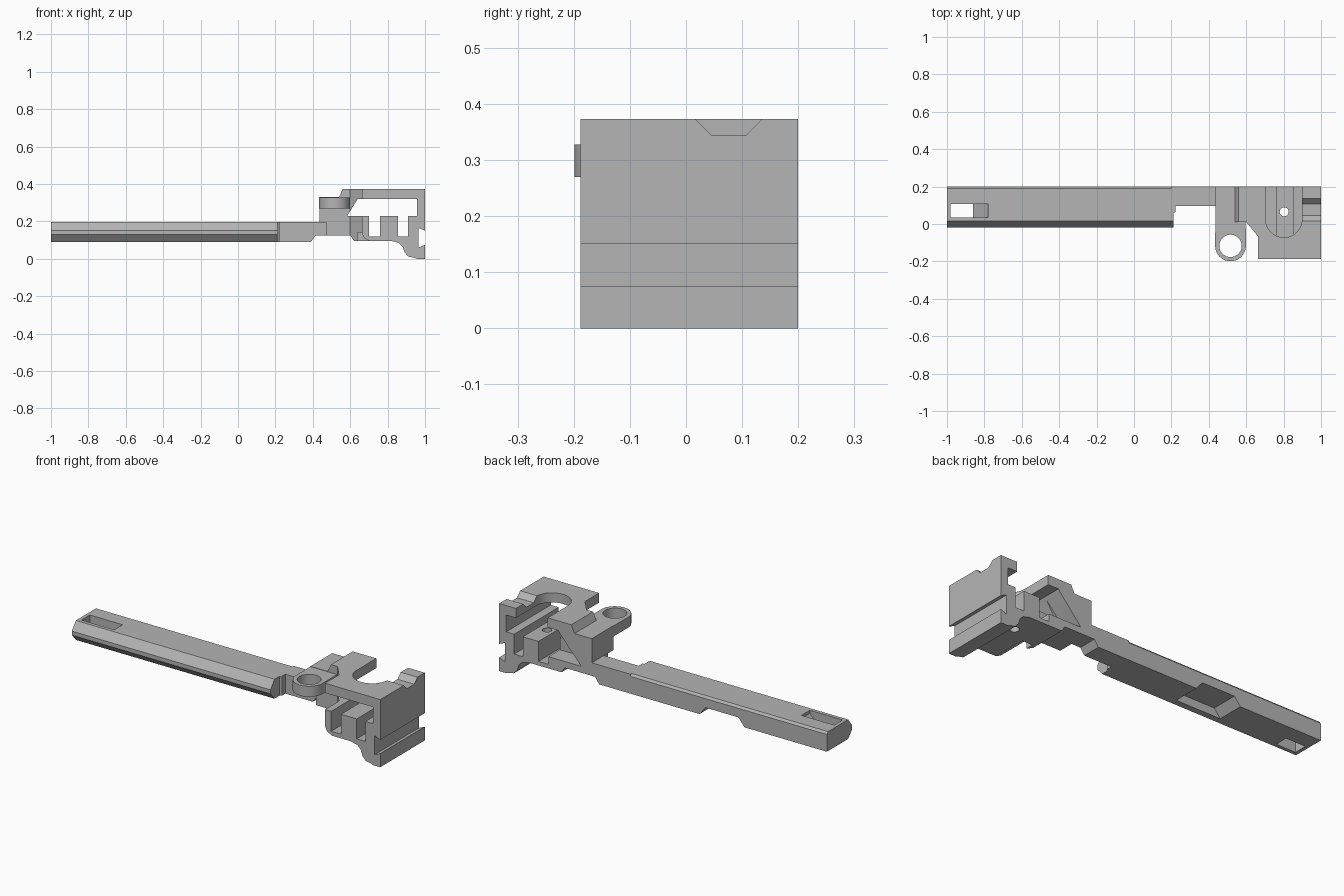
import bpy, bmesh, math
from mathutils import Vector

cube = bpy.data.objects.get("Cube")
if cube:
    bpy.data.objects.remove(cube, do_unlink=True)

grey = bpy.data.materials.new("plain_grey")
grey.use_nodes = True
colour = (0.46, 0.46, 0.46, 1)
grey.diffuse_color = colour
grey.node_tree.nodes["Principled BSDF"].inputs["Base Color"].default_value = colour


def prism(name, outline, axis, start, end):
    """Extrude a 2D outline along an axis: x takes (y, z), y takes (x, z), z takes (x, y)."""
    place = {"x": lambda p, d: (d, p[0], p[1]),
             "y": lambda p, d: (p[0], d, p[1]),
             "z": lambda p, d: (p[0], p[1], d)}[axis]
    bm = bmesh.new()
    face = bm.faces.new([bm.verts.new(place(p, start)) for p in outline])
    side = bmesh.ops.extrude_face_region(bm, geom=[face])
    shift = Vector(place((0, 0), end - start))
    bmesh.ops.translate(bm, vec=shift,
                        verts=[g for g in side["geom"] if isinstance(g, bmesh.types.BMVert)])
    bmesh.ops.recalc_face_normals(bm, faces=bm.faces)
    mesh = bpy.data.meshes.new(name)
    bm.to_mesh(mesh)
    bm.free()
    mesh.materials.append(grey)
    obj = bpy.data.objects.new(name, mesh)
    bpy.context.collection.objects.link(obj)
    return obj


def arc(cx, cy, r, first, last, steps=24):
    angles = [math.radians(first + (last - first) * i / steps) for i in range(steps + 1)]
    return [(cx + r * math.cos(a), cy + r * math.sin(a)) for a in angles]


def circle(cx, cy, r):
    return arc(cx, cy, r, 0, 360, 32)[:-1]


def cut(target, outline, axis, start, end):
    """Subtract a prism and remove the cutter."""
    cutter = prism("cutter", outline, axis, start, end)
    cutter.hide_render = True
    mod = target.modifiers.new("cut", "BOOLEAN")
    mod.operation = "DIFFERENCE"
    mod.solver = "EXACT"
    mod.object = cutter
    bpy.context.view_layer.objects.active = target
    bpy.ops.object.modifier_apply(modifier=mod.name)
    bpy.data.objects.remove(cutter, do_unlink=True)


# Long chamfered arm, with a ramped slot and an underside recess
arm = prism("long_arm", [(0.015, 0.197), (0.19, 0.197), (0.2, 0.185), (0.2, 0.09),
                         (0.015, 0.09), (-0.02, 0.13), (-0.02, 0.152)], "x", -1, 0.212)
cut(arm, [(-0.98, 0.05), (-0.86, 0.05), (-0.86, 0.1), (-0.78, 0.18), (-0.78, 0.25),
          (-0.98, 0.25)], "y", 0.035, 0.108)
cut(arm, [(-0.53, 0.05), (-0.46, 0.135), (-0.26, 0.135), (-0.19, 0.05)], "y", 0.05, 0.25)

# Narrow neck between arm and housing
prism("neck", [(0.2, 0.09), (0.39, 0.09), (0.415, 0.125), (0.6, 0.125), (0.62, 0.095),
               (0.7, 0.095), (0.7, 0.16), (0.5, 0.16), (0.5, 0.197), (0.2, 0.197)],
      "y", 0.095, 0.2)
prism("neck_fillet", [(0.2, 0.05), (0.222, 0.065), (0.222, 0.11), (0.2, 0.11)], "z", 0.09, 0.197)

# Housing block with its curved foot
housing = prism("housing", [
    (0.435, 0.33), (0.435, 0.195), (0.47, 0.195), (0.47, 0.125), (0.6, 0.125), (0.62, 0.095),
    (0.82, 0.095), (0.86, 0.085), (0.88, 0.065), (0.89, 0.035), (0.91, 0.012), (0.945, 0.005),
    (0.955, 0), (1, 0), (1, 0.075), (0.965, 0.06), (0.965, 0.165), (1, 0.15),
    (1, 0.373), (0.56, 0.373), (0.54, 0.33)], "y", -0.188, 0.2)

# Cut the stepped front corner and the rounded lower edge
cut(housing, [(0.3, -0.3), (0.662, -0.3), (0.662, -0.065), (0.6, 0.01), (0.3, 0.01)],
    "z", -0.1, 0.5)
cut(housing, [(0.64, 0.05), (0.71, 0.05), (0.705, 0.096), (0.675, 0.11), (0.662, 0.14),
              (0.64, 0.14)], "y", -0.3, 0.005)

# Through channel with two narrow slots between the posts
cut(housing, [(0.583, 0.228), (0.64, 0.32), (0.957, 0.32), (0.957, 0.228), (0.909, 0.228),
              (0.909, 0.118), (0.856, 0.118), (0.856, 0.228), (0.76, 0.228), (0.76, 0.118),
              (0.7, 0.118), (0.7, 0.228)], "y", -0.3, 0.3)

# Sloped pocket under the brace at the back
cut(housing, [(0.5, 0.16), (0.642, 0.319), (0.705, 0.319), (0.705, 0.16)], "y", 0.1, 0.3)

# Rounded slot in the top plate, side groove and pin hole
cut(housing, [(0.898, 0.3)] + arc(0.801, 0.025, 0.097, 0, -180) + [(0.704, 0.3)],
    "z", 0.3, 0.5)
cut(housing, [(0.01, 0.38), (0.045, 0.345), (0.108, 0.345), (0.143, 0.38)], "x", 0.85, 1.1)
cut(housing, circle(0.803, 0.065, 0.024), "z", -0.1, 0.3)

# Ring lug at the front
lug = prism("ring_lug", [(0.597, 0.06)] + arc(0.516, -0.117, 0.082, 0, -180) + [(0.435, 0.06)],
            "z", 0.27, 0.328)
cut(lug, circle(0.516, -0.117, 0.06), "z", 0.1, 0.5)
for obj in (housing, lug):
    bpy.ops.object.select_all(action="DESELECT")
    obj.select_set(True)
    bpy.context.view_layer.objects.active = obj
    bpy.ops.object.shade_smooth_by_angle(angle=math.radians(25))
